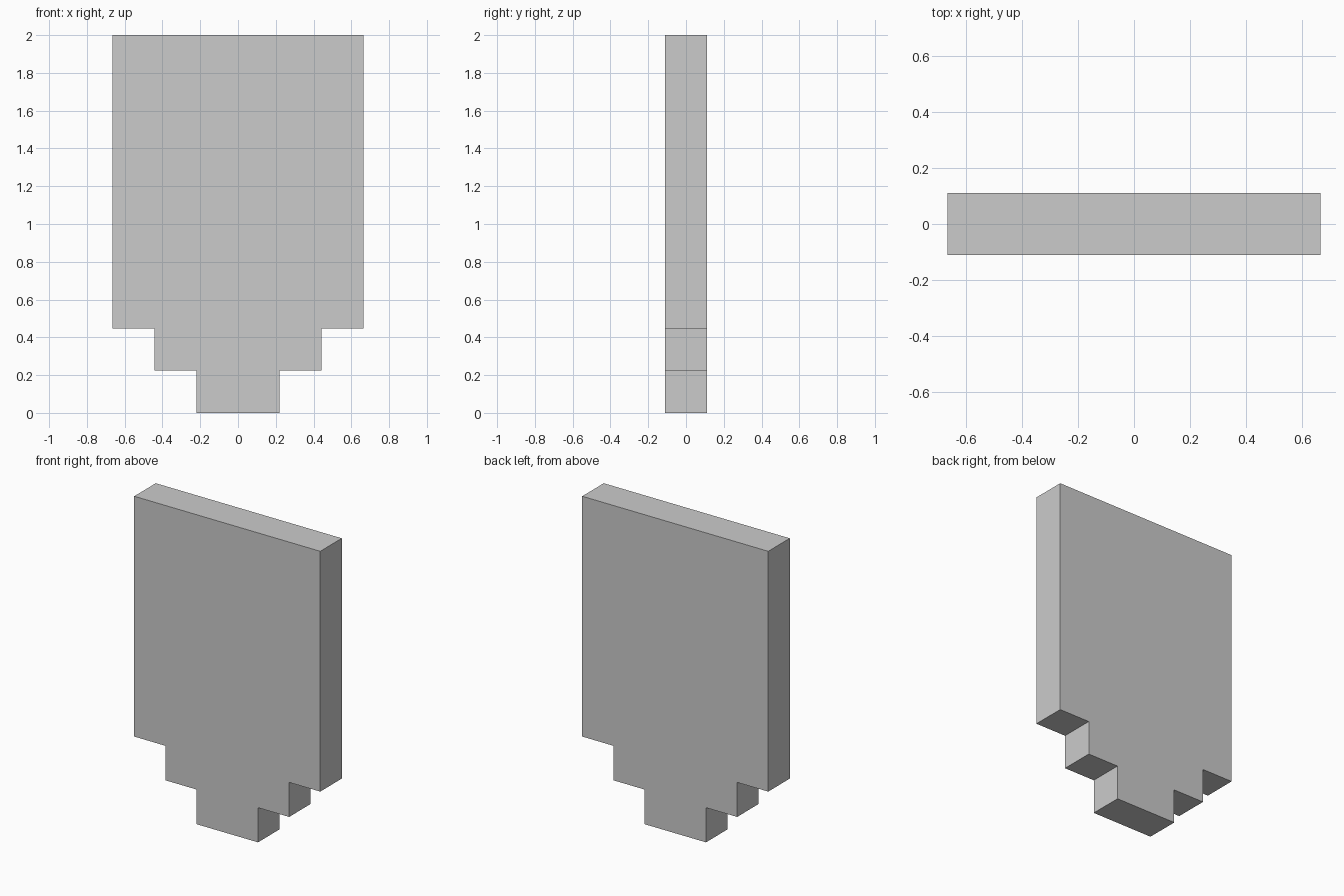
import bpy, bmesh

if "Cube" in bpy.data.objects:
    bpy.data.objects.remove(bpy.data.objects["Cube"])

HALF_DEPTH = 0.11
# (half width, lower z, upper z) of each stepped tier
TIERS = [(0.22, 0.0, 0.224), (0.443, 0.224, 0.447), (0.665, 0.447, 2.0)]

# Right half of the stepped outline, bottom to top, then mirrored
right = [(w, z) for w, lo, hi in TIERS for z in (lo, hi)]
outline = right + [(-x, z) for x, z in reversed(right)]

# Extrude the outline front to back into one solid panel
bm = bmesh.new()
face = bm.faces.new([bm.verts.new((x, -HALF_DEPTH, z)) for x, z in outline])
ext = bmesh.ops.extrude_face_region(bm, geom=[face], use_keep_orig=True)
moved = [v for v in ext["geom"] if isinstance(v, bmesh.types.BMVert)]
bmesh.ops.translate(bm, verts=moved, vec=(0, 2 * HALF_DEPTH, 0))
bmesh.ops.recalc_face_normals(bm, faces=bm.faces)

mesh = bpy.data.meshes.new("stepped_panel")
bm.to_mesh(mesh)
bm.free()
bpy.context.collection.objects.link(bpy.data.objects.new("stepped_panel", mesh))
